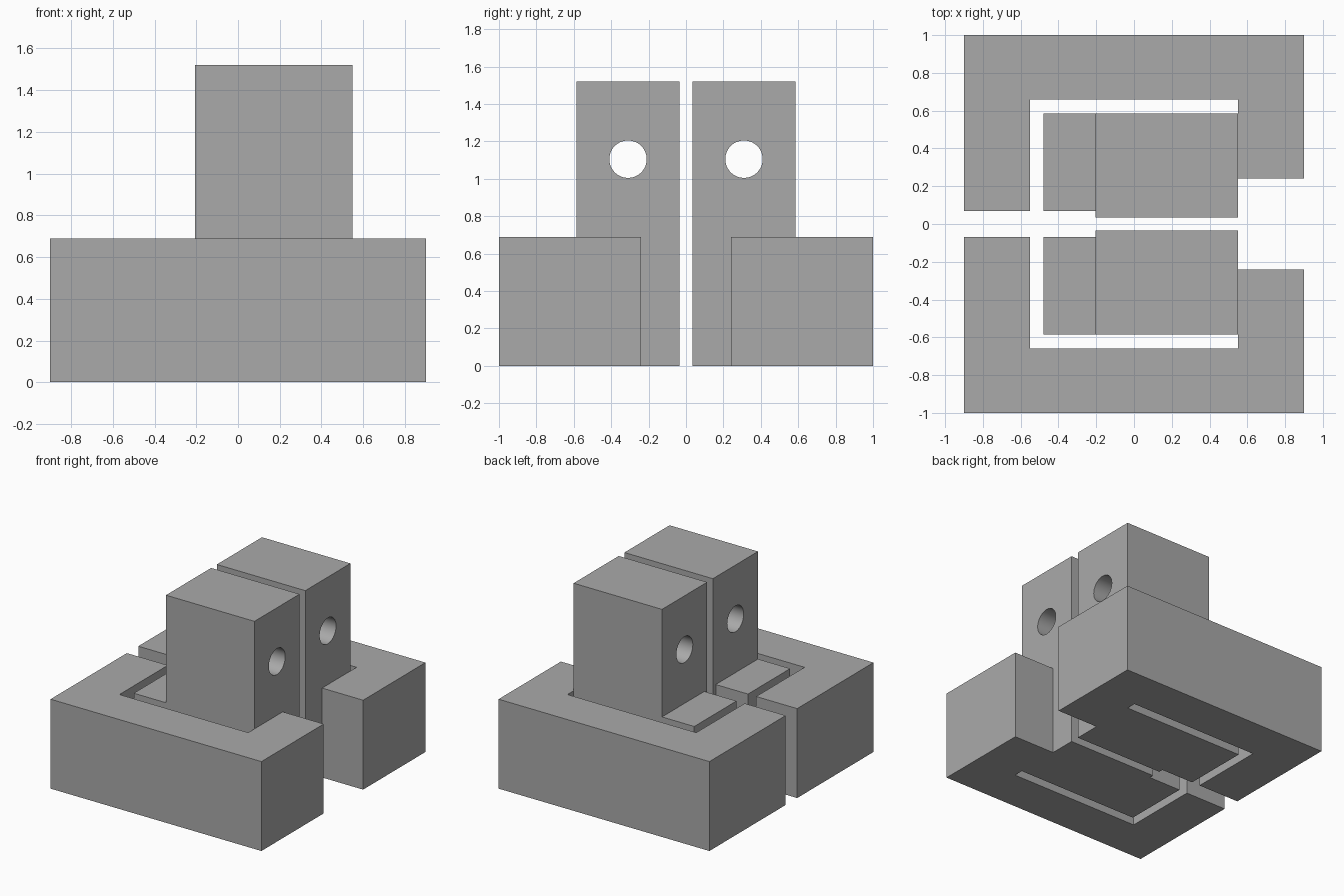
import bpy, bmesh
from mathutils import Matrix

cube = bpy.data.objects.get("Cube")
if cube:
    bpy.data.objects.remove(cube, do_unlink=True)

BASE_TOP, BLOCK_TOP = 0.69, 1.52
HOLE_Y, HOLE_Z, HOLE_R = 0.31, 1.105, 0.1

grey = bpy.data.materials.new("plain grey")
grey.use_nodes = True
colour = (0.4, 0.4, 0.4, 1)
grey.diffuse_color = colour
grey.node_tree.nodes["Principled BSDF"].inputs["Base Color"].default_value = colour

# Footprints of one half: hooked frame, low tongue and tall block
FRAME = [(-0.9, 0.07), (-0.9, 1), (0.9, 1), (0.9, 0.24), (0.55, 0.24),
         (0.55, 0.585), (0.55, 0.66), (-0.55, 0.66), (-0.55, 0.07)]
TONGUE = [(-0.48, 0.07), (-0.205, 0.07), (-0.205, 0.585), (-0.48, 0.585)]
BLOCK = [(-0.205, 0.035), (0.55, 0.035), (0.55, 0.24), (0.55, 0.585),
         (-0.205, 0.585), (-0.205, 0.07)]


def raise_faces(bm, faces, height):
    """Extrude faces upward to the given height and return the top faces."""
    new = bmesh.ops.extrude_face_region(bm, geom=faces)["geom"]
    for v in new:
        if isinstance(v, bmesh.types.BMVert):
            v.co.z = height
    return [f for f in new if isinstance(f, bmesh.types.BMFace)]


def make_object(name, bm):
    bmesh.ops.recalc_face_normals(bm, faces=bm.faces)
    mesh = bpy.data.meshes.new(name)
    bm.to_mesh(mesh)
    bm.free()
    mesh.materials.append(grey)
    obj = bpy.data.objects.new(name, mesh)
    bpy.context.collection.objects.link(obj)
    return obj


def make_half(name, side):
    bm = bmesh.new()
    for outline in (FRAME, TONGUE, BLOCK):
        bm.faces.new([bm.verts.new((x, y * side, 0)) for x, y in outline])
    bmesh.ops.remove_doubles(bm, verts=bm.verts, dist=0.001)
    bmesh.ops.recalc_face_normals(bm, faces=bm.faces)

    # Base slab, then the block rising from its footprint
    bottom = list(bm.faces)
    tops = raise_faces(bm, bottom, BASE_TOP)
    for f in bottom:
        if f.is_valid and any(len(e.link_faces) > 2 for e in f.edges):
            bm.faces.remove(f)
    if not any(all(v.co.z < 0.001 for v in f.verts) for f in bm.faces):
        rim = [e for e in bm.edges if e.is_boundary]
        bmesh.ops.holes_fill(bm, edges=rim)
    block_top = [f for f in tops
                 if -0.2 < f.calc_center_median().x < 0.5
                 and max(abs(v.co.y) for v in f.verts) < 0.6]
    raised = raise_faces(bm, block_top, BLOCK_TOP)
    bmesh.ops.delete(bm, geom=[f for f in block_top if f.is_valid], context="FACES_ONLY")
    bmesh.ops.recalc_face_normals(bm, faces=bm.faces)
    bmesh.ops.dissolve_limit(bm, angle_limit=0.01, verts=bm.verts, edges=bm.edges)
    half = make_object(name, bm)

    # Round hole through the block
    bm = bmesh.new()
    bmesh.ops.create_cone(bm, cap_ends=True, segments=48, radius1=HOLE_R,
                          radius2=HOLE_R, depth=2,
                          matrix=Matrix.Translation((0, HOLE_Y * side, HOLE_Z))
                          @ Matrix.Rotation(1.5707963, 4, "Y"))
    cutter = make_object(name + "_hole_cutter", bm)
    mod = half.modifiers.new("hole", "BOOLEAN")
    mod.operation, mod.solver, mod.object = "DIFFERENCE", "EXACT", cutter

    bpy.ops.object.select_all(action="DESELECT")
    bpy.context.view_layer.objects.active = half
    half.select_set(True)
    bpy.ops.object.modifier_apply(modifier=mod.name)
    bpy.data.objects.remove(cutter, do_unlink=True)
    bpy.ops.object.shade_smooth_by_angle(angle=0.5)


make_half("front_clamp_half", -1)
make_half("back_clamp_half", 1)
